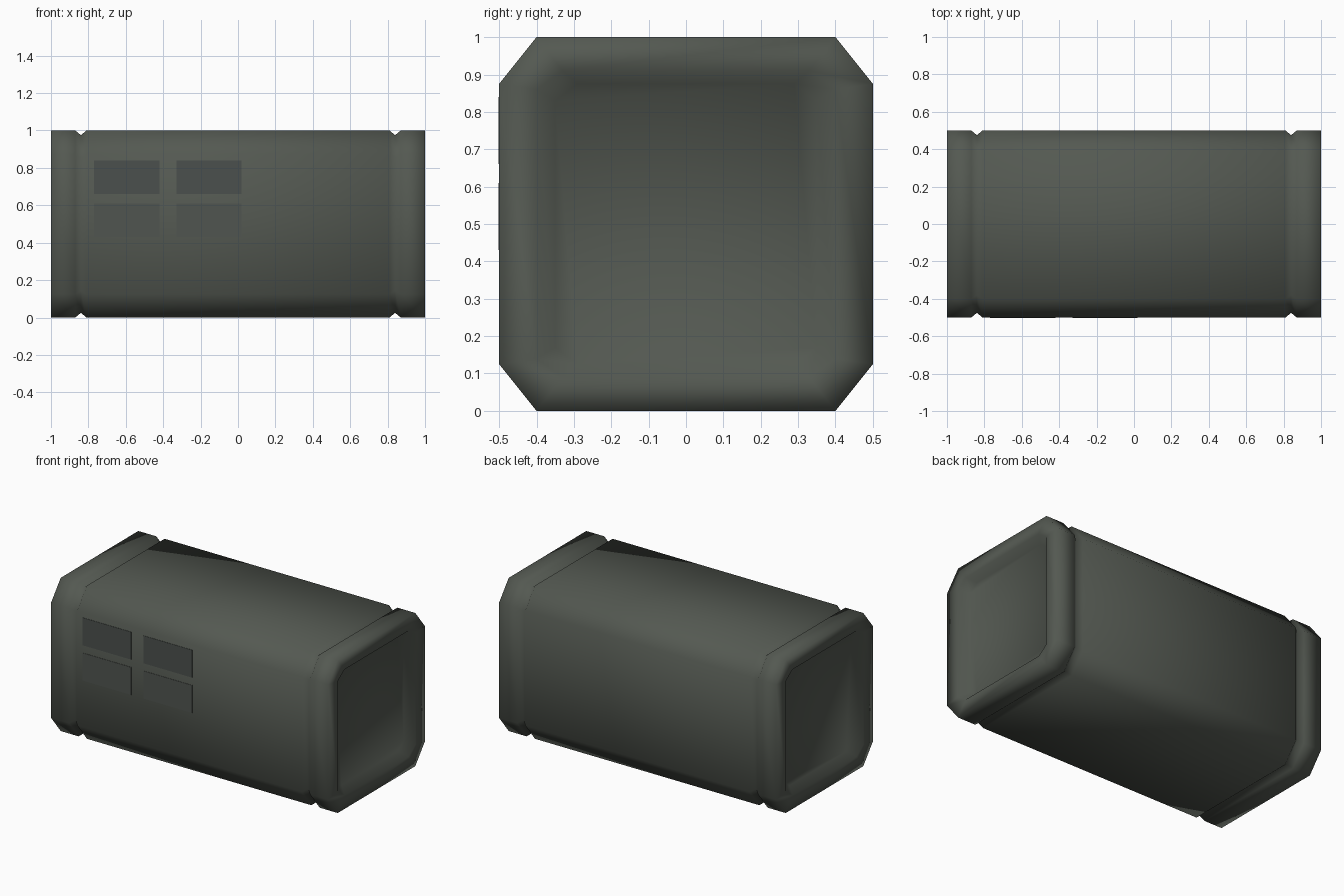
import bpy, bmesh

if "Cube" in bpy.data.objects:
    bpy.data.objects.remove(bpy.data.objects["Cube"])


def material(name, rgb):
    m = bpy.data.materials.new(name)
    m.diffuse_color = (*rgb, 1)
    m.use_nodes = True
    m.node_tree.nodes["Principled BSDF"].inputs["Base Color"].default_value = m.diffuse_color
    return m


hull_paint = material("dark grey green", (0.088, 0.099, 0.083))
panel_paint = material("slate grey", (0.070, 0.080, 0.074))
low_panel_paint = material("mid slate grey", (0.080, 0.090, 0.081))


def octagon(hy, hz, cy, cz):
    # chamfered rectangle in the y-z plane, centred on z = 0.5
    q = [(hy, cz), (cy, hz), (-cy, hz), (-hy, cz),
         (-hy, -cz), (-cy, -hz), (cy, -hz), (hy, -cz)]
    return [(y, 0.5 + z) for y, z in q]


outer = octagon(0.5, 0.5, 0.4, 0.375)
groove = octagon(0.475, 0.475, 0.38, 0.356)
rim = octagon(0.4, 0.41, 0.33, 0.36)
floor = octagon(0.35, 0.375, 0.29, 0.33)

# stations from the recessed floor of the left end to the middle, then mirrored
half = [(-0.95, floor), (-1.0, rim), (-1.0, outer), (-0.87, outer),
        (-0.84, groove), (-0.81, outer)]
stations = half + [(-x, p) for x, p in reversed(half)]

# crate body: one lofted shell with grooves and recessed ends
bm = bmesh.new()
rings = [[bm.verts.new((x, y, z)) for y, z in p] for x, p in stations]
for a, b in zip(rings, rings[1:]):
    for i in range(8):
        j = (i + 1) % 8
        bm.faces.new((a[i], a[j], b[j], b[i]))
bm.faces.new(rings[0])
bm.faces.new(rings[-1])
bmesh.ops.recalc_face_normals(bm, faces=bm.faces)
for f in bm.faces:
    f.smooth = True
mesh = bpy.data.meshes.new("crate_body")
bm.to_mesh(mesh)
bm.free()
mesh.materials.append(hull_paint)
body = bpy.data.objects.new("crate_body", mesh)
bpy.context.collection.objects.link(body)

# four thin panels on the front
for row, z, paint in (("upper", 0.75, panel_paint), ("lower", 0.52, low_panel_paint)):
    for side, x in (("left", -0.595), ("right", -0.155)):
        bpy.ops.mesh.primitive_cube_add(size=1, location=(x, -0.5, z))
        o = bpy.context.object
        o.name = f"{row}_{side}_panel"
        o.scale = (0.35, 0.004, 0.18)
        o.data.materials.append(paint)
